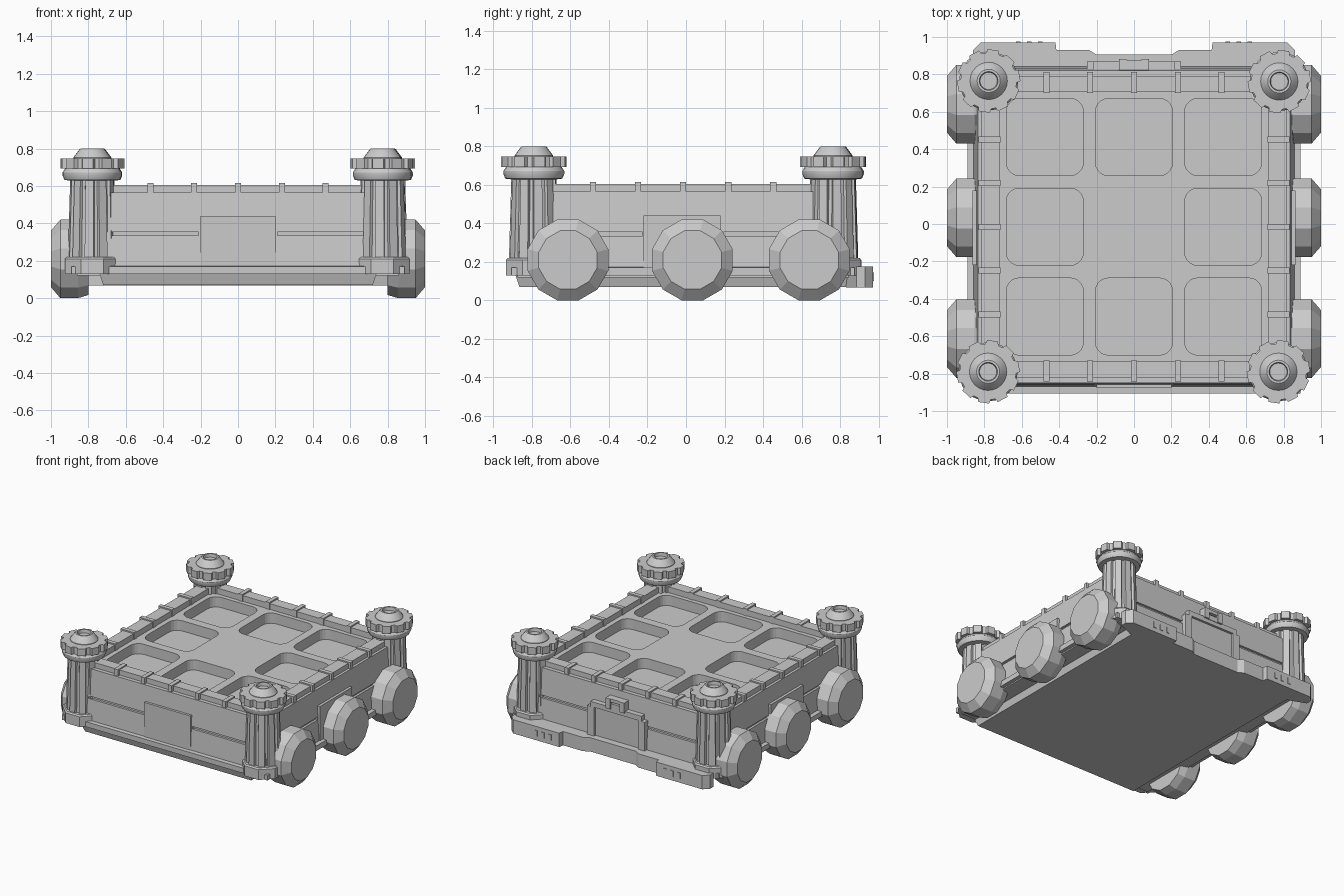
import bpy, bmesh
from math import pi, cos, sin, radians

if "Cube" in bpy.data.objects:
    bpy.data.objects.remove(bpy.data.objects["Cube"])

CY = -0.015  # centre of the hull in y


def add_rings(bm, rings):
    """Skin a stack of equal-length closed rings and cap both ends."""
    vs = [[bm.verts.new(p) for p in r] for r in rings]
    n = len(vs[0])
    for a, b in zip(vs, vs[1:]):
        for i in range(n):
            j = (i + 1) % n
            bm.faces.new((a[i], a[j], b[j], b[i]))
    bm.faces.new(vs[0][::-1])
    bm.faces.new(vs[-1])


def finish(name, bm, smooth=False):
    bmesh.ops.recalc_face_normals(bm, faces=bm.faces)
    me = bpy.data.meshes.new(name)
    bm.to_mesh(me)
    bm.free()
    ob = bpy.data.objects.new(name, me)
    bpy.context.collection.objects.link(ob)
    if smooth:
        bpy.ops.object.select_all(action='DESELECT')
        ob.select_set(True)
        bpy.context.view_layer.objects.active = ob
        bpy.ops.object.shade_smooth_by_angle(angle=radians(30))
    return ob


def add_box(bm, x0, x1, y0, y1, z0, z1):
    add_rings(bm, [[(x0, y0, z), (x1, y0, z), (x1, y1, z), (x0, y1, z)] for z in (z0, z1)])


def boxes(name, items):
    bm = bmesh.new()
    for b in items:
        add_box(bm, *b)
    return finish(name, bm)


def rect(z, hx, hy):
    return [(sx * hx, CY + sy * hy, z) for sx, sy in ((-1, -1), (1, -1), (1, 1), (-1, 1))]


def loft(name, sections):
    bm = bmesh.new()
    add_rings(bm, [rect(*s) for s in sections])
    return finish(name, bm)


def circle(x, y, z, r, n, off=0.0):
    return [(x + r * cos(2 * pi * i / n + off), y + r * sin(2 * pi * i / n + off), z) for i in range(n)]


def toothed(x, y, z, r_out, r_in, n, cuts):
    pts = []
    for i in range(n):
        for f, r in zip(cuts, (r_out, r_out, r_in, r_in)):
            a = 2 * pi * (i + f) / n
            pts.append((x + r * cos(a), y + r * sin(a), z))
    return pts


def rounded(cx, cy, z, h, r, seg=5):
    pts = []
    for k, (sx, sy) in enumerate(((1, 1), (-1, 1), (-1, -1), (1, -1))):
        for i in range(seg + 1):
            a = pi / 2 * (k + i / seg)
            pts.append((cx + sx * (h - r) + r * cos(a), cy + sy * (h - r) + r * sin(a), z))
    return pts


# Hull with sloped walls, stepped rim and sunken deck
hull = loft("hull", [(0.12, 0.86, 0.86), (0.565, 0.835, 0.835), (0.565, 0.815, 0.805),
                     (0.605, 0.815, 0.805), (0.605, 0.72, 0.72), (0.56, 0.72, 0.72)])

# Deck pockets and wall grooves cut from the hull
bm = bmesh.new()
for i in (-1, 0, 1):
    for j in (-1, 0, 1):
        if i or j:
            add_rings(bm, [rounded(i * 0.477, CY + j * 0.48, z, 0.206, 0.07) for z in (0.48, 0.7)])
for s in (-1, 1):
    for t in (-1, 1):
        c = s * 0.45
        add_box(bm, c - 0.24, c + 0.24, CY + t * 0.86 - 0.03, CY + t * 0.86 + 0.03, 0.335, 0.355)
        add_box(bm, t * 0.86 - 0.03, t * 0.86 + 0.03, CY + c - 0.24, CY + c + 0.24, 0.335, 0.355)
cutter = finish("cutter", bm)
cutter.hide_render = True
mod = hull.modifiers.new("cut", 'BOOLEAN')
mod.operation, mod.solver, mod.object = 'DIFFERENCE', 'EXACT', cutter
bpy.context.view_layer.objects.active = hull
bpy.ops.object.modifier_apply(modifier=mod.name)
bpy.data.objects.remove(cutter, do_unlink=True)

# Lower ledge and underside slab
loft("ledge", [(0.13, 0.89, 0.89), (0.17, 0.89, 0.89), (0.172, 0.86, 0.86)])
loft("bottom_slab", [(0.07, 0.72, 0.85), (0.13, 0.74, 0.87)])

# Rim bars
bars = []
for k in range(-2, 3):
    c = k * 0.234
    for s in (-1, 1):
        e = sorted((CY + s * 0.715, CY + s * 0.828))
        bars.append((c - 0.016, c + 0.016, *e, 0.555, 0.615))
        e = sorted((s * 0.715, s * 0.832))
        bars.append((*e, CY + c - 0.016, CY + c + 0.016, 0.555, 0.615))
boxes("rim_bars", bars)

# Wall panels
boxes("wall_panels", [(-0.2, 0.2, -0.876, -0.82, 0.165, 0.44),
                      (0.8, 0.863, -0.22, 0.18, 0.165, 0.44),
                      (-0.863, -0.8, -0.22, 0.18, 0.165, 0.44)])

# Rear hatch: door, surrounding frame and latch
boxes("hatch_door", [(-0.19, 0.19, 0.8, 0.85, 0.165, 0.42)])
boxes("hatch_frame", [(-0.25, -0.19, 0.8, 0.868, 0.165, 0.40), (0.19, 0.25, 0.8, 0.868, 0.165, 0.40),
                      (-0.22, 0.22, 0.8, 0.868, 0.40, 0.44)])
boxes("hatch_latch", [(-0.08, 0.08, 0.8, 0.872, 0.43, 0.47), (-0.08, -0.04, 0.8, 0.882, 0.43, 0.51),
                      (0.04, 0.08, 0.8, 0.882, 0.43, 0.51), (-0.04, 0.04, 0.8, 0.877, 0.485, 0.51)])

# Rear bumper
half = [(0.2, 0.905), (0.24, 0.93), (0.415, 0.93), (0.42, 0.97), (0.82, 0.97),
        (0.86, 0.93), (0.86, 0.885), (0.72, 0.83)]
plan = half + [(-x, y) for x, y in reversed(half)]
bm = bmesh.new()
add_rings(bm, [[(x, y, z) for x, y in plan] for z in (0.067, 0.175)])
finish("rear_bumper", bm)
boxes("bumper_studs", [(s * c - 0.012, s * c + 0.012, 0.96, 0.975, 0.1, 0.145)
                       for s in (-1, 1) for c in (0.5, 0.56, 0.62)])

# Corner towers
for x, y, tag in ((-0.777, 0.765, "back_left"), (0.777, 0.762, "back_right"),
                  (-0.78, -0.79, "front_left"), (0.772, -0.79, "front_right")):
    bm = bmesh.new()
    add_rings(bm, [circle(x, y, z, r, 8, pi / 8) for z, r in ((0.13, 0.157), (0.21, 0.157), (0.22, 0.148))])
    finish("tower_foot_" + tag, bm)
    bm = bmesh.new()
    flute = (0.0, 0.6, 0.68, 0.92)
    add_rings(bm, [toothed(x, y, 0.2, 0.130, 0.112, 10, flute), toothed(x, y, 0.64, 0.117, 0.102, 10, flute)])
    finish("tower_column_" + tag, bm)
    bm = bmesh.new()
    add_rings(bm, [circle(x, y, z, r, 24) for r, z in
                   ((0.115, 0.628), (0.148, 0.632), (0.158, 0.655), (0.158, 0.672), (0.14, 0.7),
                    (0.1, 0.742), (0.1, 0.752), (0.068, 0.795), (0.062, 0.8), (0.05, 0.8), (0.046, 0.775))])
    finish("tower_cap_" + tag, bm, True)
    bm = bmesh.new()
    add_rings(bm, [toothed(x, y, z, 0.17, 0.15, 10, (0.0, 0.55, 0.65, 0.9)) for z in (0.692, 0.748)])
    finish("tower_gear_" + tag, bm)

# Wheels with chamfered outer faces
for s, side in ((-1, "left"), (1, "right")):
    for y, pos in ((-0.613, "front"), (0.033, "middle"), (0.64, "back")):
        bm = bmesh.new()
        prof = ((0.80, 0.2), (0.855, 0.217), (0.95, 0.217), (1.0, 0.157))
        add_rings(bm, [[(s * x, b, a + 0.21) for a, b, _ in circle(0, 0, 0, r, 12, pi / 12)] for x, r in prof])
        for v in bm.verts:
            v.co.y += y
        finish("wheel_%s_%s" % (pos, side), bm)
